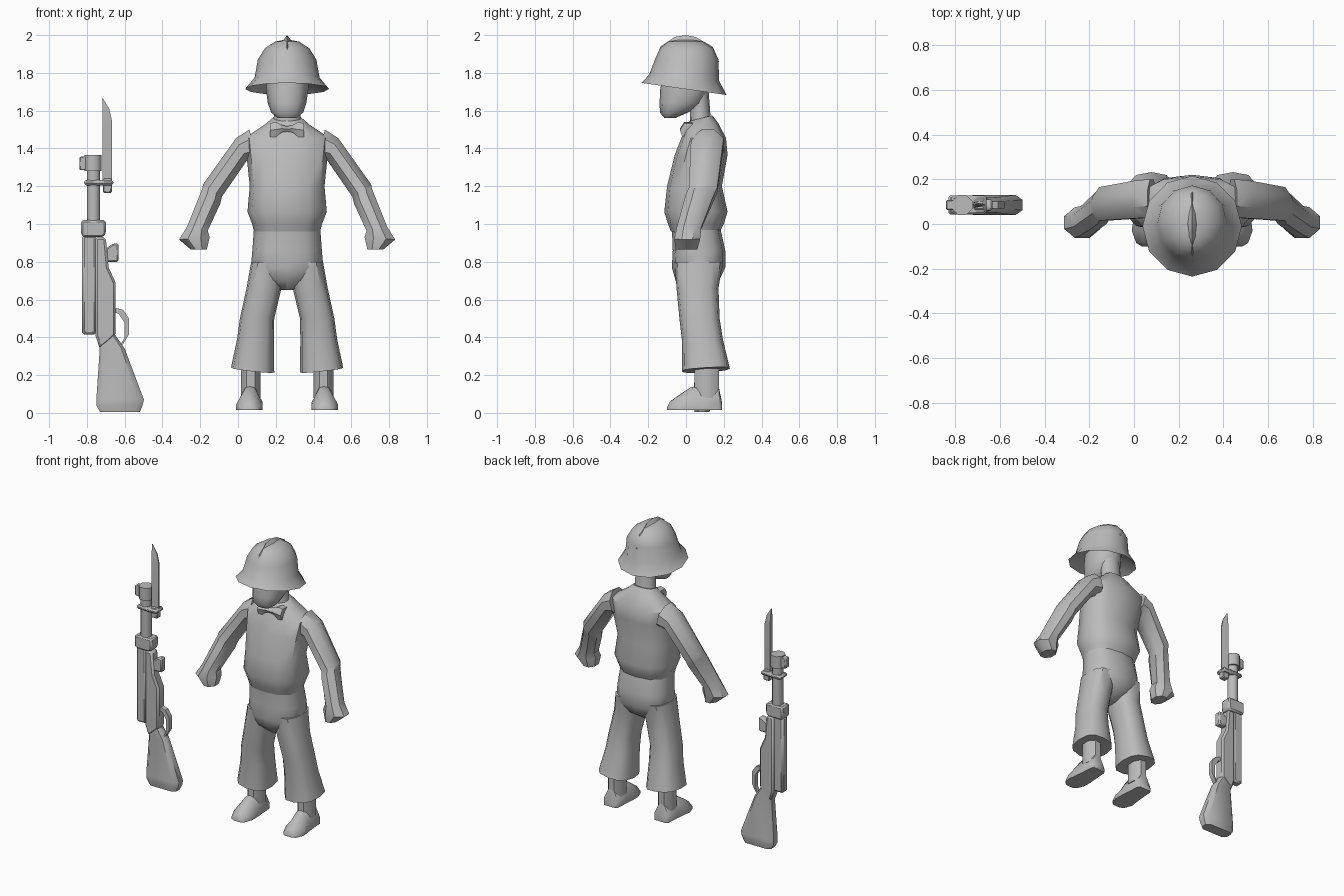
import bpy, bmesh, math
from mathutils import Vector

CX = 0.26          # figure centre line
RY = 0.085         # rifle centre depth

grey = bpy.data.materials.new("plain grey")
grey.diffuse_color = (0.5, 0.5, 0.5, 1)


def finish(name, bm, angle=40, bevel=0):
    bmesh.ops.recalc_face_normals(bm, faces=bm.faces)
    me = bpy.data.meshes.new(name)
    bm.to_mesh(me)
    bm.free()
    ob = bpy.data.objects.new(name, me)
    bpy.context.collection.objects.link(ob)
    me.materials.append(grey)
    if bevel:
        mod = ob.modifiers.new("bevel", 'BEVEL')
        mod.width = bevel
        mod.segments = 1
    for o in bpy.context.selected_objects:
        o.select_set(False)
    bpy.context.view_layer.objects.active = ob
    ob.select_set(True)
    bpy.ops.object.shade_smooth_by_angle(angle=math.radians(angle))
    return ob


def loft(name, rings, caps=True, angle=40):
    """Skin a list of point rings."""
    bm = bmesh.new()
    vs = [[bm.verts.new(p) for p in r] for r in rings]
    n = len(rings[0])
    for a, b in zip(vs, vs[1:]):
        for i in range(n):
            j = (i + 1) % n
            bm.faces.new((a[i], a[j], b[j], b[i]))
    if caps:
        bm.faces.new(vs[0])
        bm.faces.new(vs[-1])
    return finish(name, bm, angle)


def ring(a, b, yf, yb, n=12, power=1.0, tilt=0, side=1):
    """Rounded section between (x, z) points a and b, from yf to yb."""
    pts = []
    for i in range(n):
        t = 2 * math.pi * (i + 0.5) / n if n == 8 else 2 * math.pi * i / n
        c, s = math.cos(t), math.sin(t)
        if n == 8:
            c, s = c / math.cos(math.pi / 8), s / math.cos(math.pi / 8)
        c = math.copysign(abs(c) ** power, c)
        s = math.copysign(abs(s) ** power, s)
        x = (a[0] + b[0]) / 2 + c * (b[0] - a[0]) / 2
        z = (a[1] + b[1]) / 2 + c * (b[1] - a[1]) / 2 + s * tilt
        pts.append((CX + side * x, (yf + yb) / 2 + s * (yb - yf) / 2, z))
    return pts


def body(name, rows, power=0.8, n=12, caps=True):
    """Symmetric loft from rows of (z, half width, front, back, tilt)."""
    return loft(name, [ring((-h, z), (h, z), f, b, n, power, t)
                       for z, h, f, b, t in rows], caps)


def prism(name, pts, half, bevel=0, y=RY):
    """Extrude an x-z outline through the depth."""
    bm = bmesh.new()
    lo = [bm.verts.new((x, y - half, z)) for x, z in pts]
    hi = [bm.verts.new((x, y + half, z)) for x, z in pts]
    bm.faces.new(lo)
    bm.faces.new(hi)
    for i in range(len(pts)):
        j = (i + 1) % len(pts)
        bm.faces.new((lo[i], lo[j], hi[j], hi[i]))
    return finish(name, bm, 35, bevel)


def tube(name, x, z0, z1, r, n=8, y=RY):
    return loft(name, [[(x + r * math.cos(2 * math.pi * (i + .5) / n),
                         y + r * math.sin(2 * math.pi * (i + .5) / n), z)
                        for i in range(n)] for z in (z0, z1)], angle=50)


# Shirt
body("shirt", [(0.96, .175, -.08, .18, 0), (1.0, .185, -.095, .20, 0), (1.065, .21, -.115, .22, 0),
               (1.20, .198, -.10, .19, 0), (1.365, .215, -.06, .22, 0), (1.455, .225, -.025, .212, 0),
               (1.525, .12, .0, .17, .01), (1.56, .078, .02, .14, .015)])
# Neck and head
body("neck", [(1.50, .085, .02, .15, 0), (1.57, .07, .02, .13, 0), (1.70, .07, .02, .12, 0)], 1)
body("head", [(1.562, .05, -.115, -.055, 0), (1.59, .085, -.138, .01, 0), (1.64, .102, -.14, .10, 0),
              (1.71, .112, -.137, .122, 0), (1.80, .112, -.12, .125, 0)], .9)
# Helmet: underside, brim, crown
body("helmet", [(1.775, .14, -.15, .145, -.01), (1.715, .222, -.235, .215, -.032),
                (1.775, .172, -.195, .175, -.016), (1.87, .155, -.165, .172, 0),
                (1.93, .118, -.138, .145, 0), (1.965, .065, -.095, .09, 0),
                (1.975, .015, -.05, .04, 0)], 1)
crest = [(-.17, 1.85), (-.135, 1.94), (-.06, 1.99), (0, 2.0), (.05, 1.99), (.14, 1.94), (.175, 1.86)]
loft("helmet_crest", [[(CX - .035, y * .85, z - .045), (CX, y, z), (CX + .035, y * .85, z - .045)]
                      for y, z in crest])
# Trouser seat
body("trouser_seat", [(0.65, .03, .0, .10, 0), (0.70, .13, -.055, .175, 0), (0.77, .192, -.075, .208, 0),
                      (0.86, .184, -.07, .208, 0), (0.985, .175, -.075, .18, 0)])

for side, tag in ((-1, "left"), (1, "right")):
    # Flared trouser leg
    leg = [(.80, .19, .80, .01, -.06, .195), (.66, .215, .66, .03, -.05, .172),
           (.50, .25, .50, .068, -.035, .178), (.39, .265, .39, .07, -.022, .195),
           (.24, .297, .215, .068, -.022, .232)]
    loft("trouser_leg_" + tag, [ring((xi, zi), (xo, zo), f, b, 12, .75, .008 if zo < .3 else 0, side)
                                for zo, xo, zi, xi, f, b in leg])
    # Sleeve, forearm and fist: inner point, outer point, front, back
    arm = [((.16, 1.34), (.20, 1.50), .03, .20), ((.21, 1.34), (.27, 1.455), .025, .195),
           ((.345, 1.145), (.445, 1.21), .015, .165), ((.355, 1.105), (.45, 1.185), .0, .15),
           ((.42, .965), (.53, .985), -.05, .08), ((.41, .93), (.572, .918), -.062, .075),
           ((.425, .865), (.51, .865), -.055, .06)]
    loft("arm_" + tag, [ring(a, b, f, k, 8, 1, 0, side) for a, b, f, k in arm])
    # Ankle and shoe
    loft("ankle_" + tag, [ring((.14, z), (.245, z), .045, .175, 8, 1, 0, side) for z in (.08, .30)])
    shoe = [(-.10, .17, .225, .03), (-.085, .15, .25, .06), (-.03, .13, .27, .10),
            (.025, .13, .262, .135), (.09, .135, .255, .15), (.175, .14, .25, .13), (.19, .15, .24, .06)]
    rings = []
    for y, x0, x1, top in shoe:
        m, w = (x0 + x1) / 2, (x1 - x0) / 2
        rings.append([(CX + side * (m + u * w), y, .015 + v * (top - .015))
                      for u, v in ((-1, 0), (1, 0), (1, .35), (.4, .95), (0, 1), (-.4, .95), (-1, .35))])
    loft("shoe_" + tag, rings, angle=50)
    # Bow tie wing
    bow = [(.0, 1.503, .014), (.03, 1.505, .02), (.06, 1.5, .04), (.09, 1.497, .036)]
    loft("bow_wing_" + tag, [[(CX + side * x, y, z + s * h) for y, s in
                              ((-.02, -1), (-.032, 0), (-.01, 1), (.05, 1), (.05, -1))]
                             for x, z, h in bow])

# Rifle stock and butt
prism("stock", [(-.755, .93), (-.70, .93), (-.685, .77), (-.648, .69), (-.648, .41), (-.69, .37),
                (-.73, .34), (-.755, .41)], .036, .012)
bx = [(.41, -.755, -.648, .032), (.34, -.732, -.60, .034), (.07, -.75, -.498, .045), (.04, -.75, -.505, .045),
      (.005, -.73, -.52, .04)]
loft("butt", [[((a + b) / 2 + u * (b - a) / 2, RY + v * h, z) for u, v in
               ((-1, -.5), (-.75, -1), (.75, -1), (1, -.5), (1, .5), (.75, 1), (-.75, 1), (-1, .5))]
              for z, a, b, h in bx])
prism("receiver", [(-.825, .415), (-.75, .415), (-.75, .94), (-.825, .94)], .03, .012)
prism("barrel_band", [(-.83, .94), (-.815, .93), (-.715, .93), (-.70, .95), (-.70, 1.02), (-.83, 1.02)], .042, .01)
prism("rear_sight", [(-.70, .80), (-.632, .80), (-.632, .897), (-.66, .897), (-.70, .87)], .024, .008)
# Barrel, muzzle and front sight
tube("barrel", -.765, .98, 1.30, .037)
tube("muzzle", -.767, 1.28, 1.365, .048)
prism("front_sight", [(-.84, 1.285), (-.80, 1.285), (-.80, 1.36), (-.84, 1.355)], .022, .005)
# Bayonet with its mounting ring
prism("bayonet_ring", [(-.815, 1.205), (-.66, 1.205), (-.66, 1.233), (-.815, 1.233)], .042, .01)
prism("bayonet_grip", [(-.715, 1.165), (-.668, 1.165), (-.668, 1.24), (-.715, 1.24)], .022, .006)
blade = [(1.22, -.717, -.668, .014), (1.55, -.717, -.668, .014), (1.61, -.717, -.682, .011),
         (1.665, -.719, -.715, .002)]
loft("bayonet_blade", [[(a, RY - h, z), (b, RY - h * .3, z), (b, RY + h * .3, z), (a, RY + h, z)]
                       for z, a, b, h in blade], angle=25)
# Trigger guard strap
guard = [(-.655, .545), (-.62, .535), (-.59, .49), (-.59, .405), (-.62, .355)]
loft("trigger_guard", [[(x + u * .012, RY + v, z + u * .01) for u, v in
                        ((-1, -.016), (1, -.016), (1, .016), (-1, .016))] for x, z in guard])
